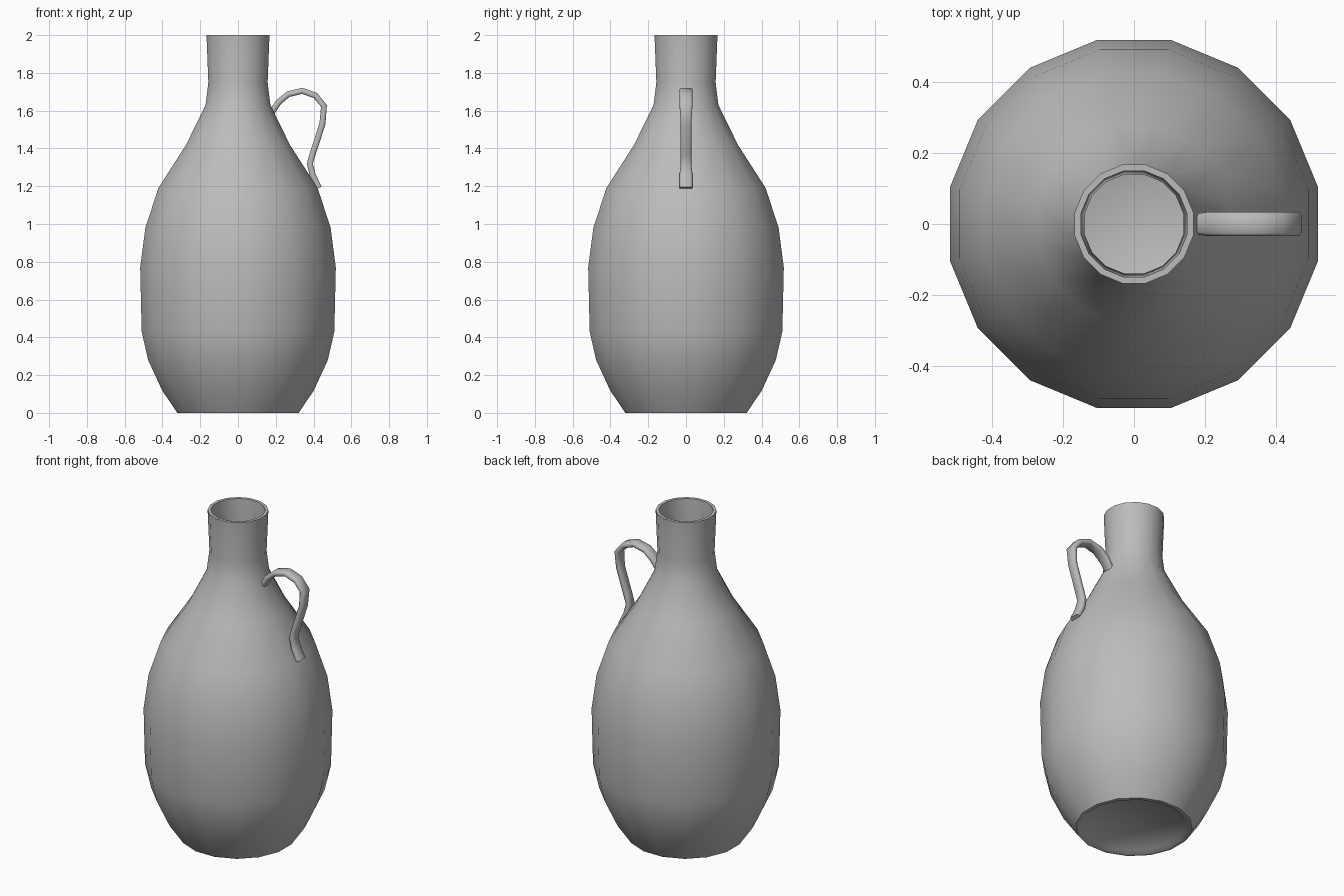
import bpy, bmesh, math
from mathutils import Vector

cube = bpy.data.objects.get("Cube")
if cube:
    bpy.data.objects.remove(cube, do_unlink=True)

clay = bpy.data.materials.new("grey_clay")
clay.use_nodes = True
GREY = (0.5, 0.5, 0.5, 1)
clay.diffuse_color = GREY
bsdf = next(n for n in clay.node_tree.nodes if n.type == 'BSDF_PRINCIPLED')
bsdf.inputs["Base Color"].default_value = GREY


def loft(name, rings, angle):
    """Skin a list of equal rings of points and cap both ends."""
    bm = bmesh.new()
    loops = [[bm.verts.new(p) for p in ring] for ring in rings]
    n = len(loops[0])
    for a, b in zip(loops, loops[1:]):
        for i in range(n):
            j = (i + 1) % n
            bm.faces.new((a[i], a[j], b[j], b[i]))
    bm.faces.new(loops[0][::-1])
    bm.faces.new(loops[-1])
    bmesh.ops.recalc_face_normals(bm, faces=bm.faces)
    mesh = bpy.data.meshes.new(name)
    bm.to_mesh(mesh)
    bm.free()
    mesh.materials.append(clay)
    obj = bpy.data.objects.new(name, mesh)
    bpy.context.collection.objects.link(obj)
    bpy.ops.object.select_all(action='DESELECT')
    obj.select_set(True)
    bpy.context.view_layer.objects.active = obj
    bpy.ops.object.shade_smooth_by_angle(angle=math.radians(angle))
    return obj


# Jug body: outer profile from foot to lip, then back down inside to the floor
SIDES = 16
WALL = 0.018
outer = [(0.328, 0), (0.41, 0.12), (0.485, 0.28), (0.52, 0.43), (0.528, 0.77),
         (0.5, 0.98), (0.43, 1.19), (0.28, 1.42), (0.175, 1.63), (0.16, 1.75),
         (0.17, 2.0)]
foot = [(0.29, 0.015), (0.305, 0)]
inner = [(r - WALL, max(z, 0.03)) for r, z in reversed(outer)]


def circle(r, z):
    turns = [(i + 0.5) * math.tau / SIDES for i in range(SIDES)]
    return [(r * math.cos(t), r * math.sin(t), z) for t in turns]


loft("jug_body", [circle(r, z) for r, z in foot + outer + inner], 50)

# Strap handle: a flattened section swept along a path on the +x side
path = [Vector((x, 0, z)) for x, z in (
    (0.175, 1.585), (0.215, 1.645), (0.265, 1.687), (0.34, 1.705), (0.41, 1.68),
    (0.455, 1.625), (0.447, 1.53), (0.395, 1.37), (0.38, 1.32), (0.395, 1.26),
    (0.428, 1.19))]
section = [(-1, -0.5), (-0.75, -1), (0.75, -1), (1, -0.5),
           (1, 0.5), (0.75, 1), (-0.75, 1), (-1, 0.5)]
rings = []
for i, p in enumerate(path):
    tangent = (path[min(i + 1, len(path) - 1)] - path[max(i - 1, 0)]).normalized()
    side = Vector((0, 1, 0))
    normal = tangent.cross(side)
    width = 0.028 if 1.3 < p.z < 1.6 else 0.034
    rings.append([p + side * (u * width) + normal * (v * 0.016) for u, v in section])
loft("handle", rings, 50)
